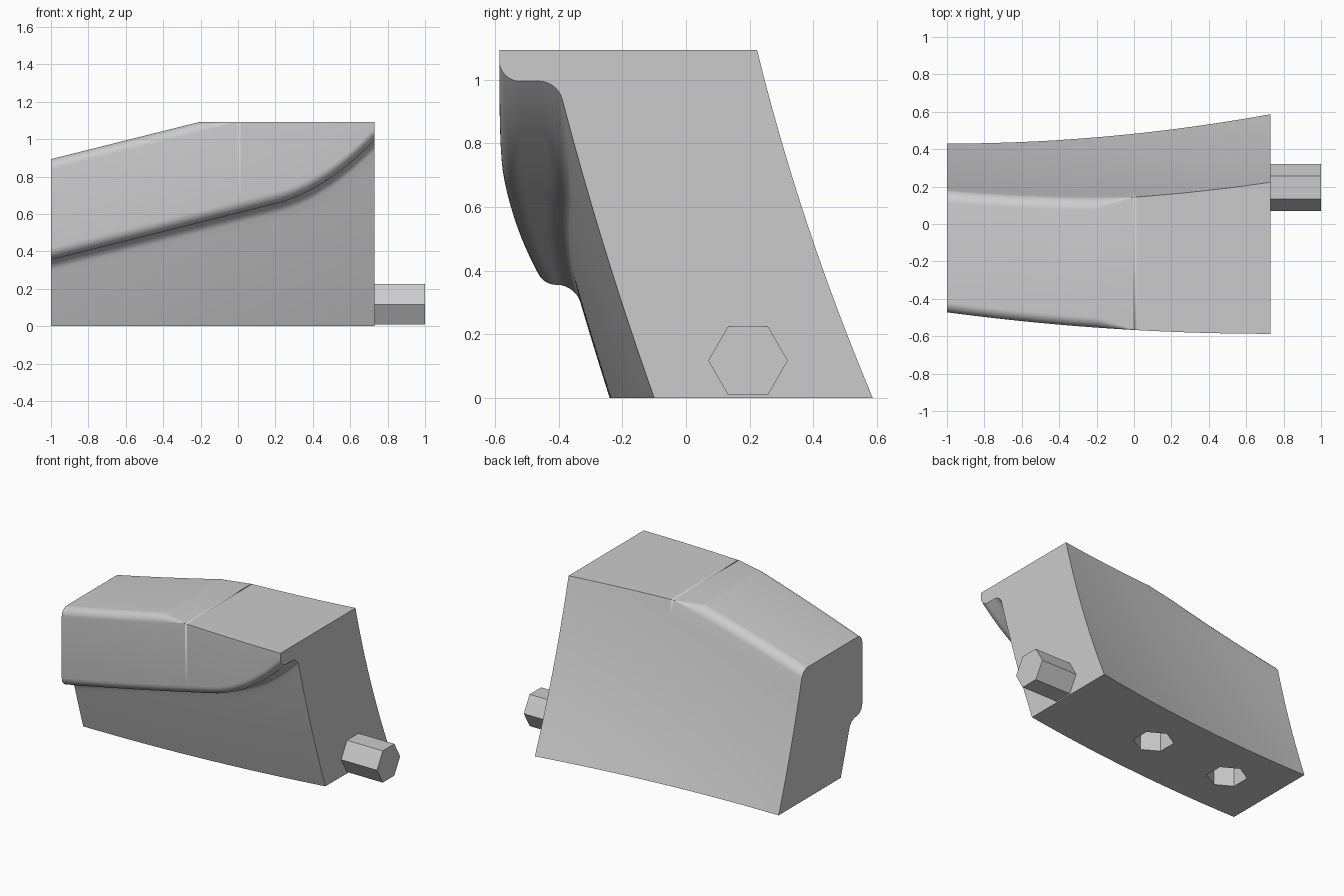
import bpy
import bmesh
from math import sin, cos, pi, radians
from mathutils import Vector

if "Cube" in bpy.data.objects:
    bpy.data.objects.remove(bpy.data.objects["Cube"])

X0, X1 = -1.0, 0.73      # ends of the body
HEX_R = 0.125

grey = bpy.data.materials.new("plain grey")
grey.use_nodes = True
grey.diffuse_color = (0.6, 0.6, 0.6, 1)
grey.node_tree.nodes["Principled BSDF"].inputs["Base Color"].default_value = grey.diffuse_color


def make_object(name, bm):
    bmesh.ops.recalc_face_normals(bm, faces=bm.faces[:])
    mesh = bpy.data.meshes.new(name)
    bm.to_mesh(mesh)
    bm.free()
    mesh.materials.append(grey)
    obj = bpy.data.objects.new(name, mesh)
    bpy.context.collection.objects.link(obj)
    return obj


def corner(a, c, b, n=8):
    """Quarter round from a to b around the corner point c."""
    a, c, b = Vector(a), Vector(c), Vector(b)
    angles = [pi / 2 * i / n for i in range(n + 1)]
    return [c + (a - c) * (1 - sin(t)) + (b - c) * (1 - cos(t)) for t in angles]


def section(x):
    """Outline of the body in y and z at one x."""
    t = (x - X0) / (X1 - X0)
    s = 1 - t
    top = 1.093 + 0.25 * min(0, x + 0.2)
    ledge = 0.355 + 0.25 * (x + 1) + 0.74 * max(0, x - 0.2) ** 2
    lip = -0.587 + 0.115 * s * s
    r = 0.055 * min(1, max(0, -x / 0.2))

    def back(z):
        return 0.43 + 0.157 * t * t - (1 - 0.16 * s) * (0.42 * z - 0.08 * z * z)

    def front(z):
        return -0.24 + 0.14 * t * t - (1 - 0.1 * s) * (0.355 * z - 0.05 * z * z)

    n = 12
    pts = [Vector((back(z), z)) for z in [(top - r) * i / n for i in range(n)]]
    # rounded top edges, fading out to sharp
    pts += corner((back(top - r), top - r), (back(top), top), (back(top) - r, top))
    pts += corner((lip + r, top), (lip, top), (lip, top - r))
    # overhanging lip and the cove below it
    q, c = 0.065, 0.055
    pts += corner((lip, ledge + q), (lip, ledge), (lip + q, ledge))
    y = front(ledge)
    pts += corner((y - c, ledge), (y, ledge), (front(ledge - c), ledge - c))
    pts += [Vector((front(z), z)) for z in [(ledge - c) * (1 - i / n) for i in range(1, n + 1)]]
    return pts


# Body: sections lofted from end to end
bm = bmesh.new()
steps = 80
stations = sorted({X0 + (X1 - X0) * i / steps for i in range(steps + 1)} | {-0.2, 0.0})
rings = [[bm.verts.new((x, p.x, p.y)) for p in section(x)] for x in stations]
for a, b in zip(rings, rings[1:]):
    for i in range(len(a)):
        j = (i + 1) % len(a)
        bm.faces.new((a[i], a[j], b[j], b[i]))
bm.faces.new(rings[0])
bm.faces.new(rings[-1])
bmesh.ops.remove_doubles(bm, verts=bm.verts[:], dist=0.0002)
body = make_object("body", bm)
bpy.context.view_layer.objects.active = body
body.select_set(True)
bpy.ops.object.shade_smooth_by_angle(angle=radians(30))
body.select_set(False)


def hex_prism(name, base, across, axis):
    """Six sided bar with corners pointing along y."""
    bm = bmesh.new()
    ring = [Vector((0, HEX_R * cos(k * pi / 3), 0)) + Vector(across) * HEX_R * sin(k * pi / 3)
            for k in range(6)]
    face = bm.faces.new([bm.verts.new(Vector(base) + p) for p in ring])
    ext = bmesh.ops.extrude_face_region(bm, geom=[face], use_keep_orig=True)
    moved = [v for v in ext["geom"] if isinstance(v, bmesh.types.BMVert)]
    bmesh.ops.translate(bm, verts=moved, vec=axis)
    return make_object(name, bm)


# Side peg
hex_prism("hex_peg", (X1, 0.195, 0.117), (0, 0, 1), (1 - X1, 0, 0))

# Sockets in the underside
for i, (x, y) in enumerate([(-0.03, 0.15), (-0.65, 0.11)]):
    cutter = hex_prism(f"socket_cutter_{i + 1}", (x, y, -0.05), (1, 0, 0), (0, 0, 0.32))
    cutter.hide_render = True
    cutter.hide_set(True)
    cut = body.modifiers.new(f"socket_{i + 1}", "BOOLEAN")
    cut.operation = "DIFFERENCE"
    cut.solver = "EXACT"
    cut.object = cutter
